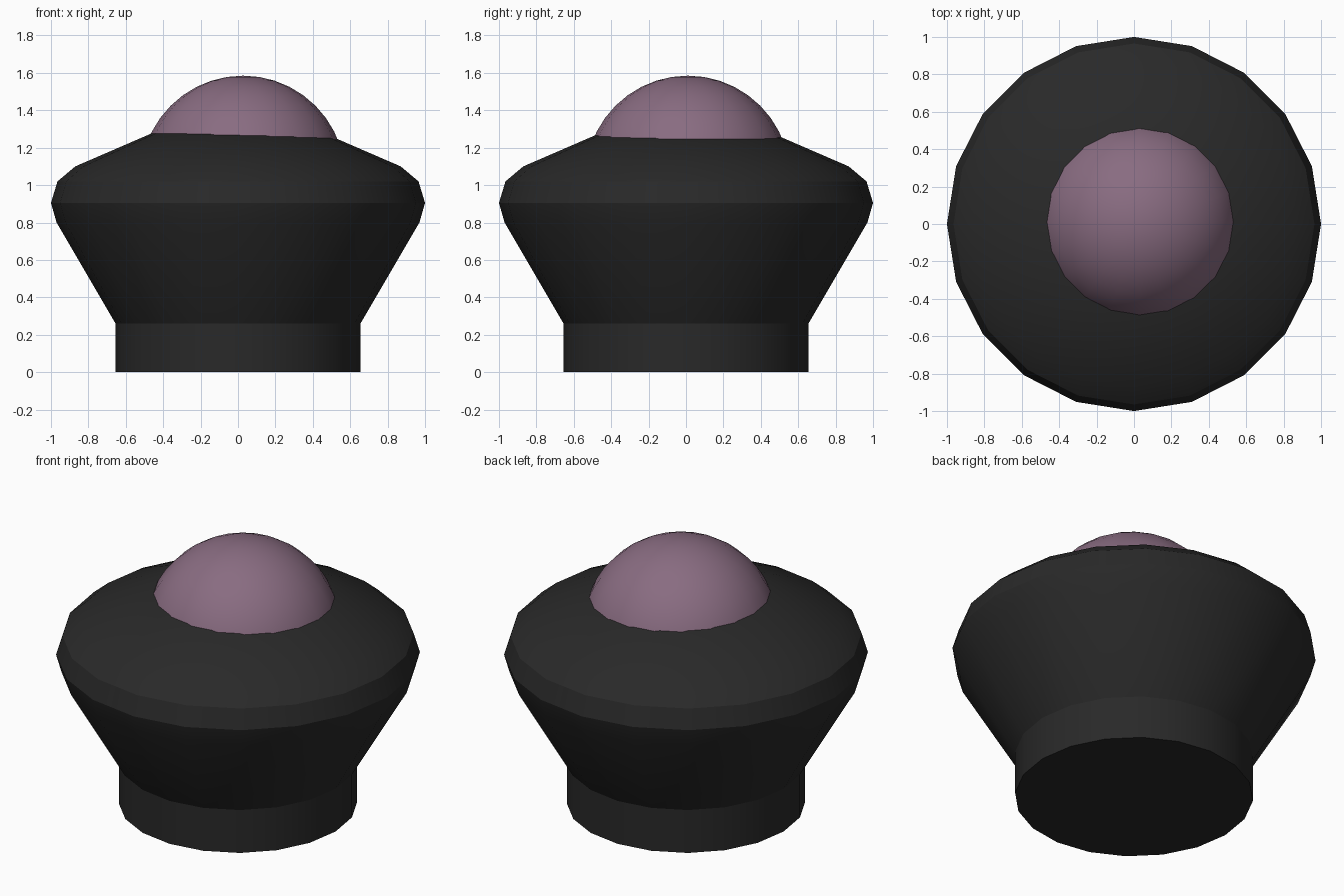
import bpy, bmesh, math
from mathutils import Matrix

if "Cube" in bpy.data.objects:
    bpy.data.objects.remove(bpy.data.objects["Cube"])

SIDES = 20


def add_part(name, bm, color, angle):
    bmesh.ops.recalc_face_normals(bm, faces=bm.faces[:])
    mesh = bpy.data.meshes.new(name)
    bm.to_mesh(mesh)
    bm.free()
    obj = bpy.data.objects.new(name, mesh)
    bpy.context.collection.objects.link(obj)
    mat = bpy.data.materials.new(name + "_colour")
    mat.diffuse_color = (*color, 1)
    mat.use_nodes = True
    mat.node_tree.nodes["Principled BSDF"].inputs["Base Color"].default_value = mat.diffuse_color
    mesh.materials.append(mat)
    bpy.ops.object.select_all(action='DESELECT')
    obj.select_set(True)
    bpy.context.view_layer.objects.active = obj
    bpy.ops.object.shade_smooth_by_angle(angle=math.radians(angle))
    return obj


# Dark turned housing: foot, flared bowl, rounded rim and sloping shoulder
profile = [(0.655, 0), (0.655, 0.26), (0.97, 0.80), (1.0, 0.905),
           (0.965, 1.02), (0.87, 1.10), (0.44, 1.286)]
bm = bmesh.new()
rings = []
for r, z in profile:
    rings.append([bm.verts.new((r * math.cos(a), r * math.sin(a), z))
                  for a in (2 * math.pi * i / SIDES for i in range(SIDES))])
for low, high in zip(rings, rings[1:]):
    for i in range(SIDES):
        j = (i + 1) % SIDES
        bm.faces.new((low[i], low[j], high[j], high[i]))
bm.faces.new(rings[0])
bm.faces.new(rings[-1])
add_part("housing", bm, (0.022, 0.022, 0.022), 29)

# Coloured dome, a sphere sunk slightly off-centre into the shoulder
bm = bmesh.new()
bmesh.ops.create_uvsphere(bm, u_segments=SIDES, v_segments=20, radius=0.547,
                          matrix=Matrix.Translation((0.027, 0.01, 1.038)))
add_part("dome", bm, (0.25, 0.15, 0.22), 30)
